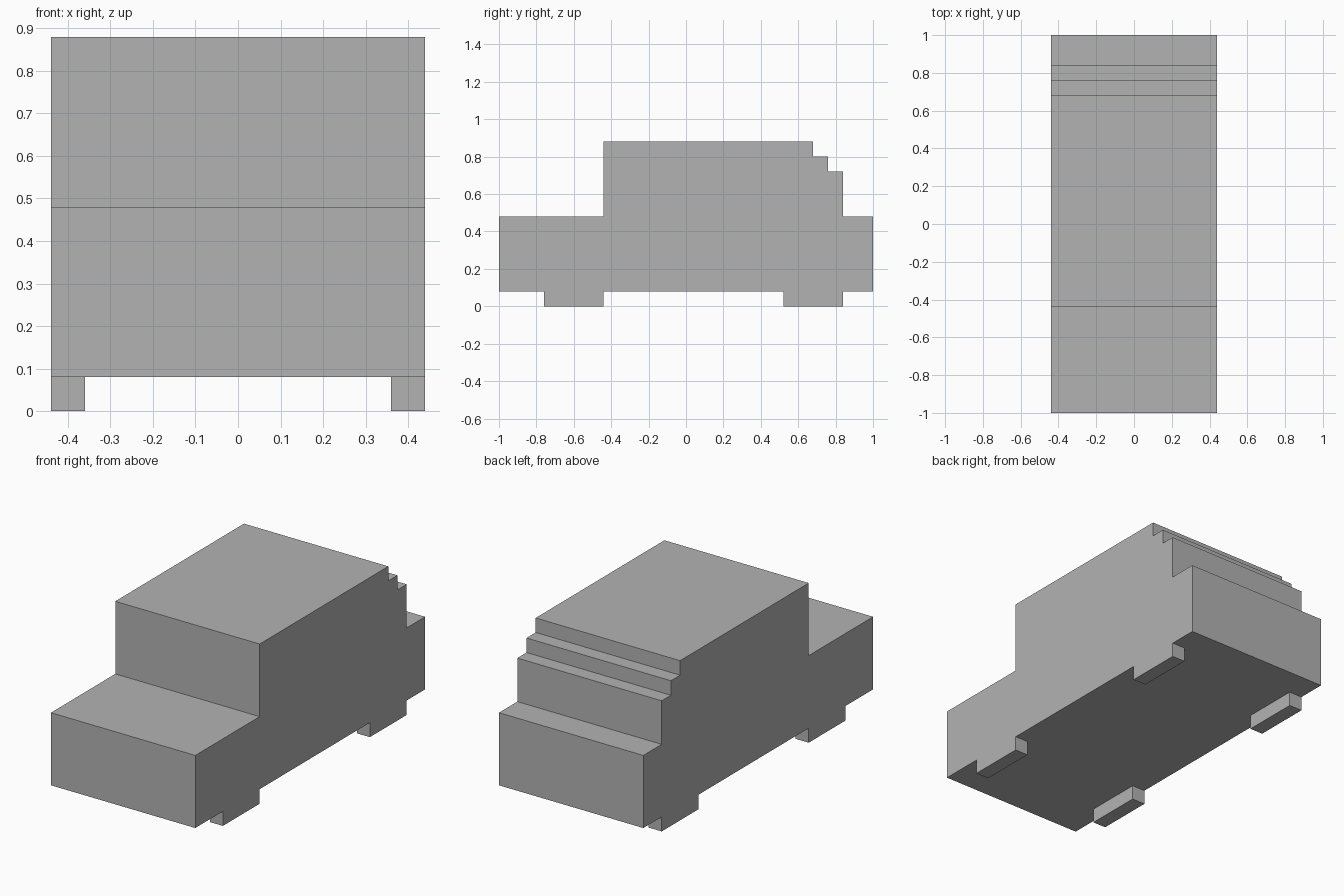
import bpy
import bmesh
from mathutils import Vector

cube = bpy.data.objects.get("Cube")
if cube:
    bpy.data.objects.remove(cube, do_unlink=True)

GREY = (0.45, 0.45, 0.45, 1)
grey = bpy.data.materials.new("plain grey")
grey.use_nodes = True
grey.diffuse_color = GREY
grey.node_tree.nodes["Principled BSDF"].inputs["Base Color"].default_value = GREY

HALF_WIDTH = 0.44
FLOOR = 0.08


def extrude_profile(name, profile, x0, x1):
    """Extrude a closed side profile of (y, z) points from x0 to x1."""
    bm = bmesh.new()
    face = bm.faces.new([bm.verts.new((x0, y, z)) for y, z in profile])
    result = bmesh.ops.extrude_face_region(bm, geom=[face])
    moved = [v for v in result["geom"] if isinstance(v, bmesh.types.BMVert)]
    bmesh.ops.translate(bm, verts=moved, vec=Vector((x1 - x0, 0, 0)))
    bmesh.ops.recalc_face_normals(bm, faces=bm.faces[:])
    mesh = bpy.data.meshes.new(name)
    bm.to_mesh(mesh)
    bm.free()
    mesh.materials.append(grey)
    obj = bpy.data.objects.new(name, mesh)
    bpy.context.scene.collection.objects.link(obj)
    return obj


# Car body: low bonnet, tall cabin, stepped rear window and short boot
body_profile = [
    (-1, FLOOR), (1, FLOOR), (1, 0.48), (0.84, 0.48),
    (0.84, 0.72), (0.76, 0.72), (0.76, 0.8), (0.68, 0.8),
    (0.68, 0.88), (-0.44, 0.88), (-0.44, 0.48), (-1, 0.48),
]
extrude_profile("car_body", body_profile, -HALF_WIDTH, HALF_WIDTH)

# Four block wheels, flush with the body sides
for end, y0, y1 in (("front", -0.76, -0.44), ("rear", 0.52, 0.84)):
    outline = [(y0, 0), (y1, 0), (y1, FLOOR), (y0, FLOOR)]
    for side, sign in (("left", 1), ("right", -1)):
        extrude_profile(f"{end}_{side}_wheel", outline,
                        sign * (HALF_WIDTH - 0.08), sign * HALF_WIDTH)
